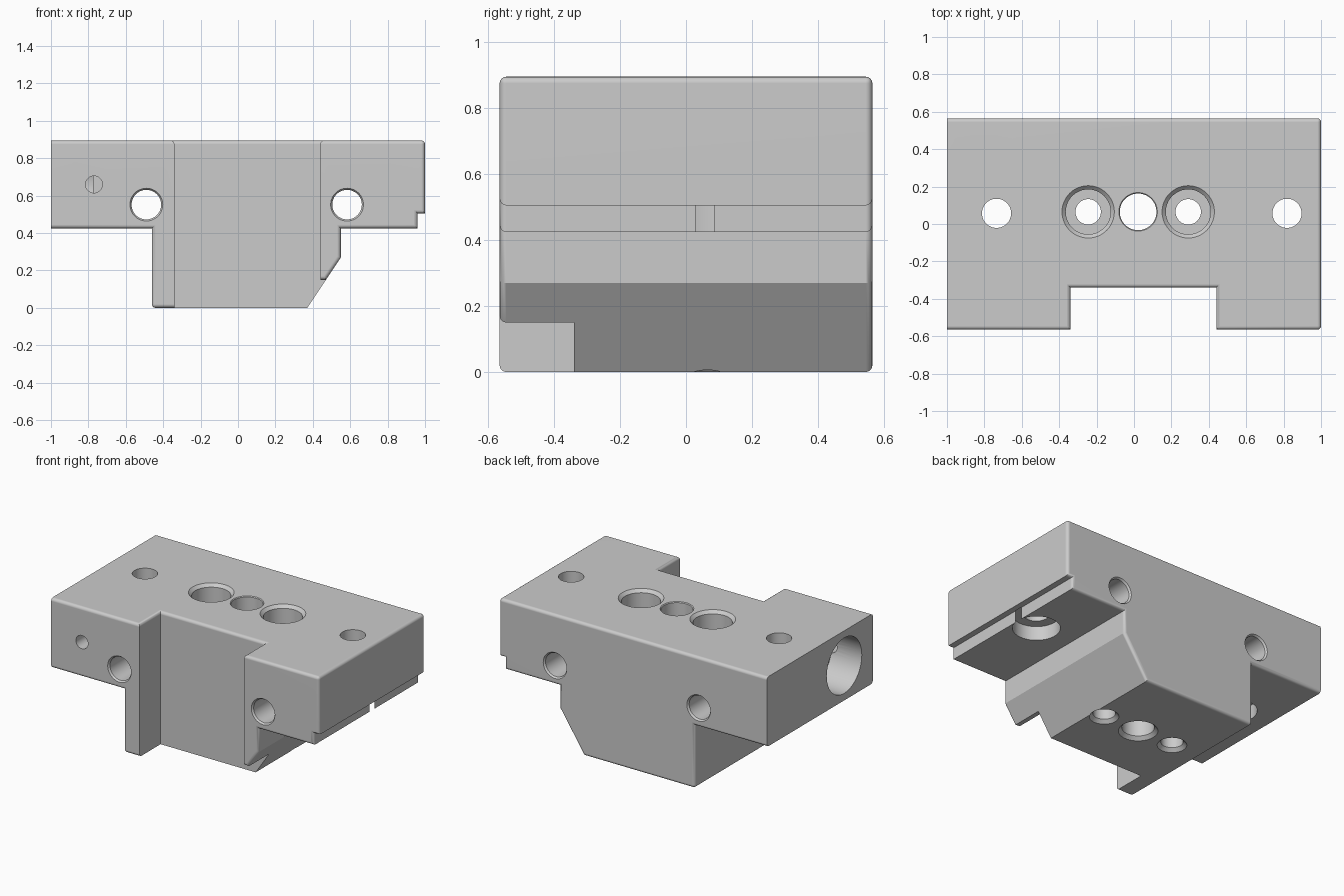
import bpy
import bmesh
from math import radians, cos, sin, tau
from mathutils import Vector

cube = bpy.data.objects.get("Cube")
if cube:
    bpy.data.objects.remove(cube, do_unlink=True)

W, D, H = 1.0, 0.565, 0.895       # half width, half depth, height
NOTCH_L, NOTCH_R, NOTCH_Y = -0.34, 0.44, -0.34


def make_object(name, bm):
    bmesh.ops.recalc_face_normals(bm, faces=bm.faces)
    mesh = bpy.data.meshes.new(name)
    bm.to_mesh(mesh)
    bm.free()
    obj = bpy.data.objects.new(name, mesh)
    bpy.context.collection.objects.link(obj)
    return obj


def box(name, lo, hi):
    bm = bmesh.new()
    bmesh.ops.create_cube(bm, size=1)
    for v in bm.verts:
        v.co = Vector([l + (c + 0.5) * (h - l) for l, h, c in zip(lo, hi, v.co)])
    return make_object(name, bm)


def drill(name, axis, centre, profile, sides=48):
    """Turned cutter: profile is (position along axis, radius)."""
    bm = bmesh.new()
    rings = []
    for pos, r in profile:
        ring = []
        for i in range(sides):
            co = [centre[0] + r * cos(tau * i / sides),
                  centre[1] + r * sin(tau * i / sides)]
            co.insert("xyz".index(axis), pos)
            ring.append(bm.verts.new(co))
        rings.append(ring)
    for a, b in zip(rings, rings[1:]):
        for i in range(sides):
            j = (i + 1) % sides
            bm.faces.new((a[i], a[j], b[j], b[i]))
    bm.faces.new(rings[0])
    bm.faces.new(rings[-1])
    return make_object(name, bm)


def cut(obj, cutter):
    bpy.ops.object.select_all(action='DESELECT')
    bpy.context.view_layer.objects.active = obj
    obj.select_set(True)
    mod = obj.modifiers.new("cut", 'BOOLEAN')
    mod.operation = 'DIFFERENCE'
    mod.solver = 'EXACT'
    mod.object = cutter
    bpy.ops.object.modifier_apply(modifier=mod.name)
    bpy.data.objects.remove(cutter, do_unlink=True)


# Block: front profile extruded through the depth
outline = [(-W, 0.425), (-0.46, 0.425), (-0.46, 0), (0.37, 0), (0.55, 0.27),
           (0.55, 0.425), (0.96, 0.425), (0.96, 0.505), (W, 0.505), (W, H), (-W, H)]
bm = bmesh.new()
face = bm.faces.new([bm.verts.new((x, -D, z)) for x, z in outline])
extruded = bmesh.ops.extrude_face_region(bm, geom=[face])
for v in extruded["geom"]:
    if isinstance(v, bmesh.types.BMVert):
        v.co.y = D
block = make_object("carriage_block", bm)

# Front recess and the shortened arm beside it
cut(block, box("recess_cutter", (NOTCH_L, -1, -1), (NOTCH_R, NOTCH_Y, 2)))
cut(block, box("arm_cutter", (0.2, -1, -1), (0.7, NOTCH_Y, 0.15)))

# Rounded outer edges
bm = bmesh.new()
bm.from_mesh(block.data)
bmesh.ops.dissolve_limit(bm, angle_limit=radians(1), verts=bm.verts, edges=bm.edges)


def is_rounded(e):
    if len(e.link_faces) != 2 or e.calc_face_angle_signed() < radians(70):
        return False
    a, b = (v.co for v in e.verts)
    mid, d = (a + b) / 2, (b - a).normalized()
    if max(a.x, b.x) < -W + 0.01:                     # plain end face
        return False
    if abs(d.z) > 0.9 and NOTCH_L - 0.01 < mid.x < NOTCH_R + 0.01:
        return False                                  # recess corners
    if mid.x > 0.95 and mid.z < 0.52 and abs(d.y) > 0.9:
        return False                                  # side step
    if mid.z < 0.2 and mid.y > -0.36 and mid.y < -0.3:
        return False                                  # recess foot
    if mid.z < 0.2 and abs(d.y) > 0.9 and mid.x > -0.4:
        return False                                  # arm foot
    return True


bmesh.ops.bevel(bm, geom=[e for e in bm.edges if is_rounded(e)], offset=0.02,
                offset_type='OFFSET', segments=4, profile=0.5, affect='EDGES',
                clamp_overlap=True)
bm.to_mesh(block.data)
bm.free()

# Cross holes running front to back
for x in (-0.49, 0.583):
    cut(block, drill("cross_hole", "y", (x, 0.552),
                     [(-D - 0.01, 0.095), (-D + 0.012, 0.079),
                      (D - 0.012, 0.079), (D + 0.01, 0.095)]))

# Counterbored screw holes
for x in (-0.245, 0.29):
    cut(block, drill("screw_hole", "z", (x, 0.065),
                     [(-0.01, 0.1), (0.022, 0.068), (0.45, 0.068), (0.45, 0.12),
                      (H - 0.02, 0.12), (H + 0.01, 0.15)]))

# Centre hole
cut(block, drill("centre_hole", "z", (0.022, 0.065),
                 [(-0.01, 0.13), (0.022, 0.098), (H - 0.005, 0.098), (H + 0.01, 0.113)]))

# Outer holes, widened from below
for x in (-0.735, 0.818):
    cut(block, drill("outer_hole", "z", (x, 0.057),
                     [(0.3, 0.145), (0.52, 0.145), (0.52, 0.078), (1.2, 0.078)]))
cut(block, box("slot_cutter", (0.85, 0.03, 0.3), (1.2, 0.08, 0.505)))

# Wide pocket in the end face, with its small access hole
cut(block, drill("pocket", "x", (-0.26, 0.66), [(-1.2, 0.187), (-0.775, 0.187)]))
cut(block, drill("access_hole", "y", (-0.77, 0.66), [(-0.8, 0.045), (-0.2, 0.045)]))

# Finish
grey = bpy.data.materials.new("mid_grey")
grey.use_nodes = True
colour = (0.6, 0.6, 0.6, 1)
grey.diffuse_color = colour
grey.node_tree.nodes["Principled BSDF"].inputs["Base Color"].default_value = colour
block.data.materials.clear()
block.data.materials.append(grey)
bpy.ops.object.select_all(action='DESELECT')
block.select_set(True)
bpy.context.view_layer.objects.active = block
bpy.ops.object.shade_smooth_by_angle(angle=radians(28))
normals = block.modifiers.new("normals", 'WEIGHTED_NORMAL')
normals.keep_sharp = True
